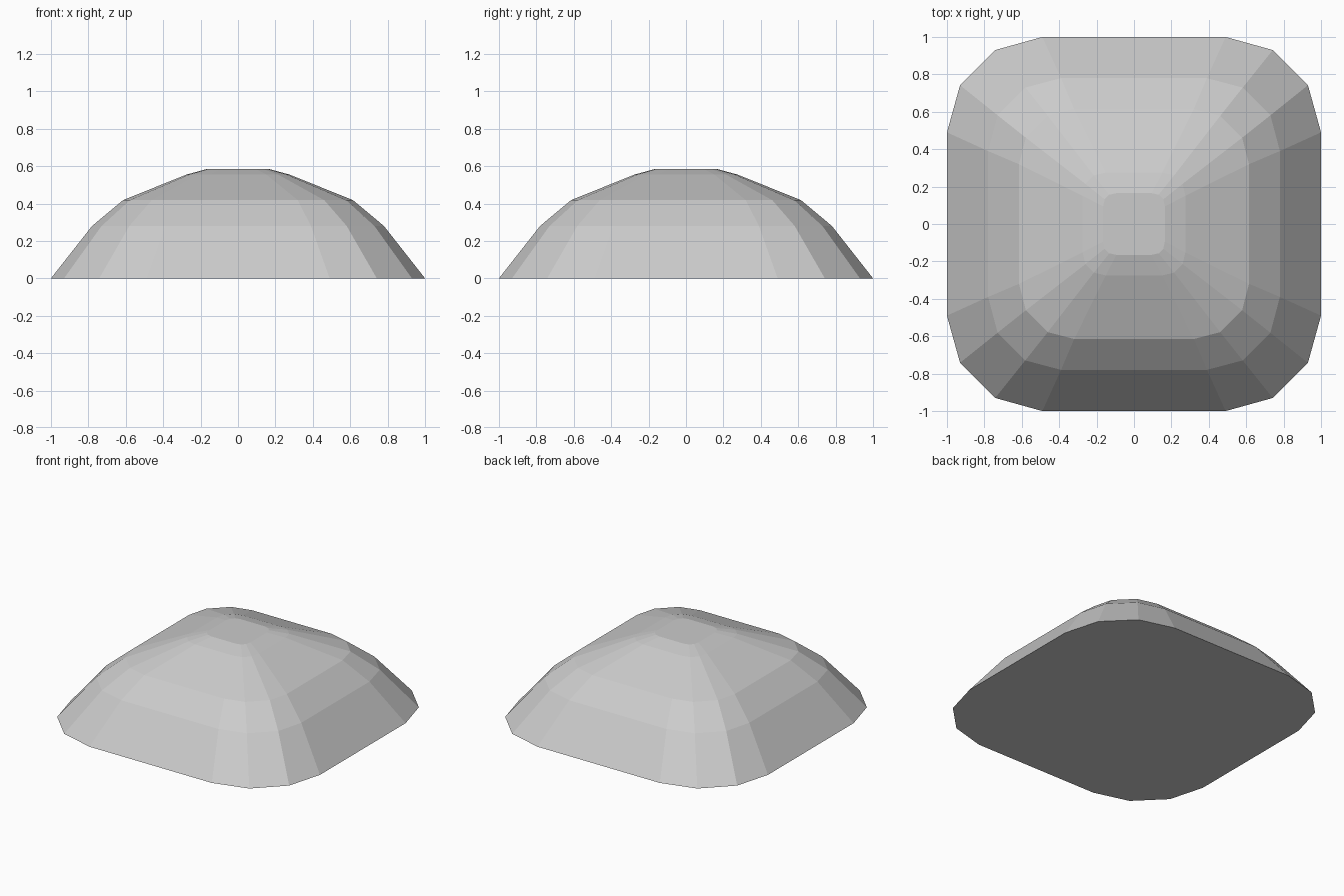
import bpy
import bmesh

cube = bpy.data.objects.get("Cube")
if cube:
    bpy.data.objects.remove(cube, do_unlink=True)

# Plain grey material
grey = bpy.data.materials.new("light_grey")
grey.use_nodes = True
colour = (0.6, 0.6, 0.6, 1)
grey.diffuse_color = colour
grey.node_tree.nodes["Principled BSDF"].inputs["Base Color"].default_value = colour


def rounded_square(r, flat, mid, side):
    """Sixteen-sided outline: flat sides with three-facet corners."""
    corner = [(1, flat), (side, mid), (mid, side), (flat, 1)]
    points = []
    for _ in range(4):
        points += [(x * r, y * r) for x, y in corner]
        corner = [(-y, x) for x, y in corner]
    return points


# Dome levels: half width, height, then corner proportions
levels = [
    (1.0, 0.0, 0.49, 0.742, 0.93),
    (0.78, 0.28, 0.50, 0.745, 0.935),
    (0.615, 0.418, 0.52, 0.75, 0.94),
    (0.275, 0.555, 0.55, 0.78, 0.945),
    (0.165, 0.585, 0.57, 0.80, 0.95),
]

# Stacked rings bridged into a closed faceted dome
bm = bmesh.new()
rings = [[bm.verts.new((x, y, z)) for x, y in rounded_square(r, *shape)]
         for r, z, *shape in levels]
for low, high in zip(rings, rings[1:]):
    for i in range(len(low)):
        j = (i + 1) % len(low)
        bm.faces.new((low[i], low[j], high[j], high[i]))
bm.faces.new(rings[-1])
bm.faces.new(rings[0][::-1])
bmesh.ops.recalc_face_normals(bm, faces=bm.faces)

mesh = bpy.data.meshes.new("faceted_dome")
bm.to_mesh(mesh)
bm.free()
mesh.materials.append(grey)
dome = bpy.data.objects.new("faceted_dome", mesh)
bpy.context.collection.objects.link(dome)
